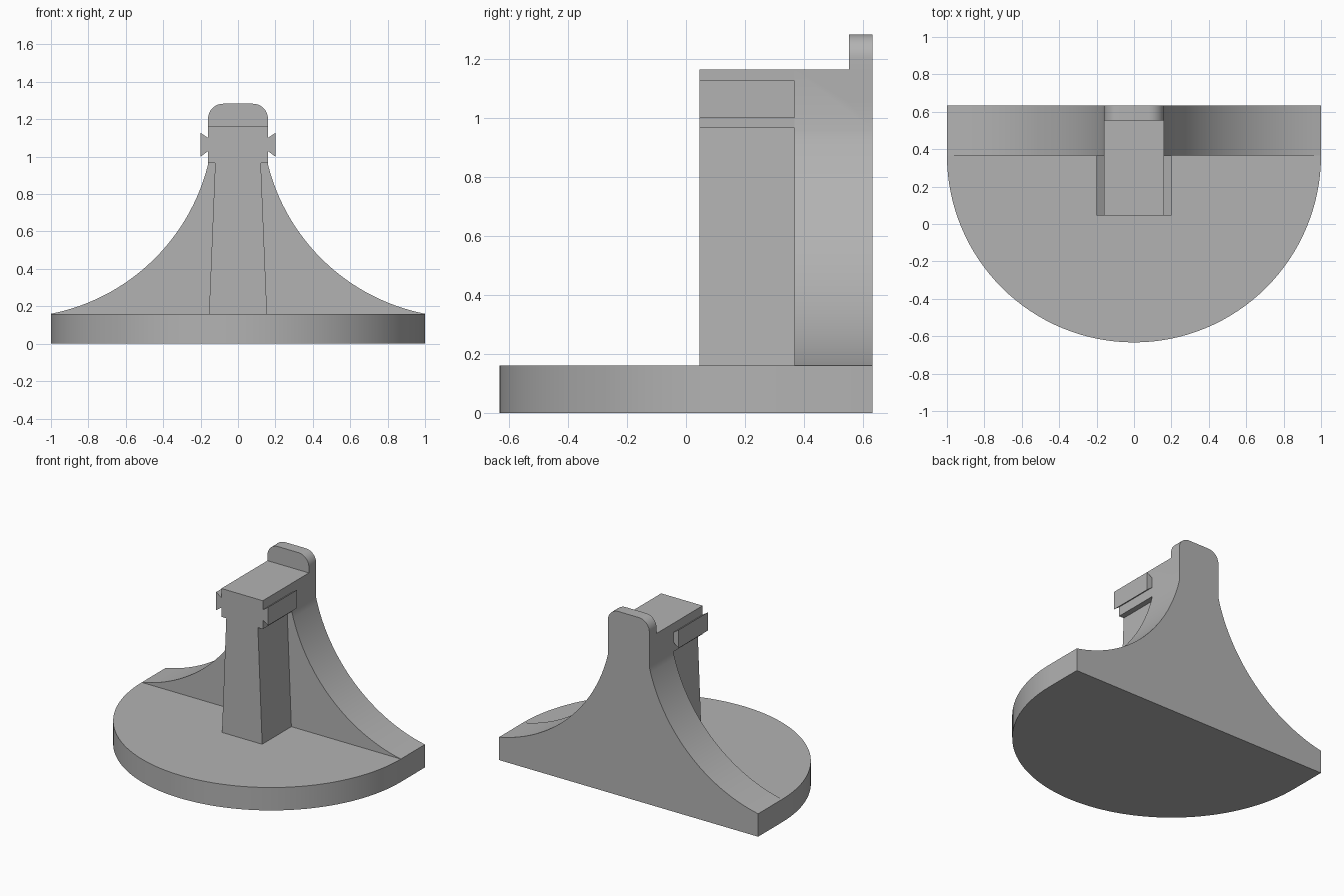
import bpy, bmesh
from math import radians, sin, cos, pi, atan2
from mathutils import Vector

cube = bpy.data.objects.get("Cube")
if cube:
    bpy.data.objects.remove(cube)

grey = bpy.data.materials.new("plain_grey")
grey.use_nodes = True
grey.diffuse_color = (0.45, 0.45, 0.45, 1)
grey.node_tree.nodes["Principled BSDF"].inputs["Base Color"].default_value = (0.45, 0.45, 0.45, 1)


def prism(name, points, start, depth):
    """Extrude a closed outline of 3D points along depth, from the offset start."""
    bm = bmesh.new()
    face = bm.faces.new([bm.verts.new(Vector(p) + Vector(start)) for p in points])
    ext = bmesh.ops.extrude_face_region(bm, geom=[face])["geom"]
    bmesh.ops.translate(bm, vec=depth, verts=[v for v in ext if isinstance(v, bmesh.types.BMVert)])
    bmesh.ops.recalc_face_normals(bm, faces=bm.faces)
    mesh = bpy.data.meshes.new(name)
    bm.to_mesh(mesh)
    bm.free()
    mesh.materials.append(grey)
    obj = bpy.data.objects.new(name, mesh)
    bpy.context.collection.objects.link(obj)
    return obj


def arc(cx, cz, r, a0, a1, n):
    return [(cx + r * cos(a0 + (a1 - a0) * i / n), cz + r * sin(a0 + (a1 - a0) * i / n))
            for i in range(n + 1)]


def mirrored(right):
    """Close a right-hand (x, z) outline, listed bottom to top, with its mirror image."""
    return [(x, 0, z) for x, z in right + [(-x, z) for x, z in reversed(right)]]


def activate(obj):
    bpy.ops.object.select_all(action="DESELECT")
    obj.select_set(True)
    bpy.context.view_layer.objects.active = obj


BACK, WEB_FRONT, POST_FRONT = 0.633, 0.367, 0.045
BASE_TOP, DECK = 0.16, 1.163

# Base plate: half disc with a straight strip at the back
outline = [(x, y, 0) for x, y in arc(0, WEB_FRONT, 1, pi, 2 * pi, 64)]
outline += [(1, BACK, 0), (-1, BACK, 0)]
stand = prism("stand", outline, (0, 0, 0), (0, 0, BASE_TOP))

# Flared back web with concave circular sides
cx, cz, r = 1.208, 1.22, 1.08
a0 = atan2(BASE_TOP - cz, 1 - cx) + 2 * pi
a1 = atan2(0.96 - cz, 0.16 - cx) + 2 * pi
flare = arc(cx, cz, r, a0, a1, 32)
flare[0], flare[-1] = (1, BASE_TOP), (0.16, 0.96)
web = prism("back_web", mirrored([(1, 0)] + flare + [(0.16, DECK)]),
            (0, WEB_FRONT, 0), (0, BACK - WEB_FRONT, 0))

# Rounded stop tab standing on the back edge
tab = prism("stop_tab", mirrored([(0.16, 1.05)] + arc(0.08, 1.203, 0.08, 0, pi / 2, 10)),
            (0, 0.553, 0), (0, BACK - 0.553, 0))

# Merge the flush parts into one body
for part in (web, tab):
    mod = stand.modifiers.new("union", "BOOLEAN")
    mod.operation, mod.solver, mod.object = "UNION", "EXACT", part
    activate(stand)
    bpy.ops.object.modifier_apply(modifier=mod.name)
    bpy.data.objects.remove(part)
bpy.ops.object.shade_smooth_by_angle(angle=radians(30))

# Tapered post with dovetail rails along its head
post = [(0.155, BASE_TOP), (0.122, 0.965), (0.16, 0.965), (0.16, 1.03), (0.2, 1.0),
        (0.2, 1.127), (0.16, 1.1), (0.16, DECK)]
prism("rail_post", mirrored(post), (0, POST_FRONT, 0), (0, WEB_FRONT - POST_FRONT, 0))
